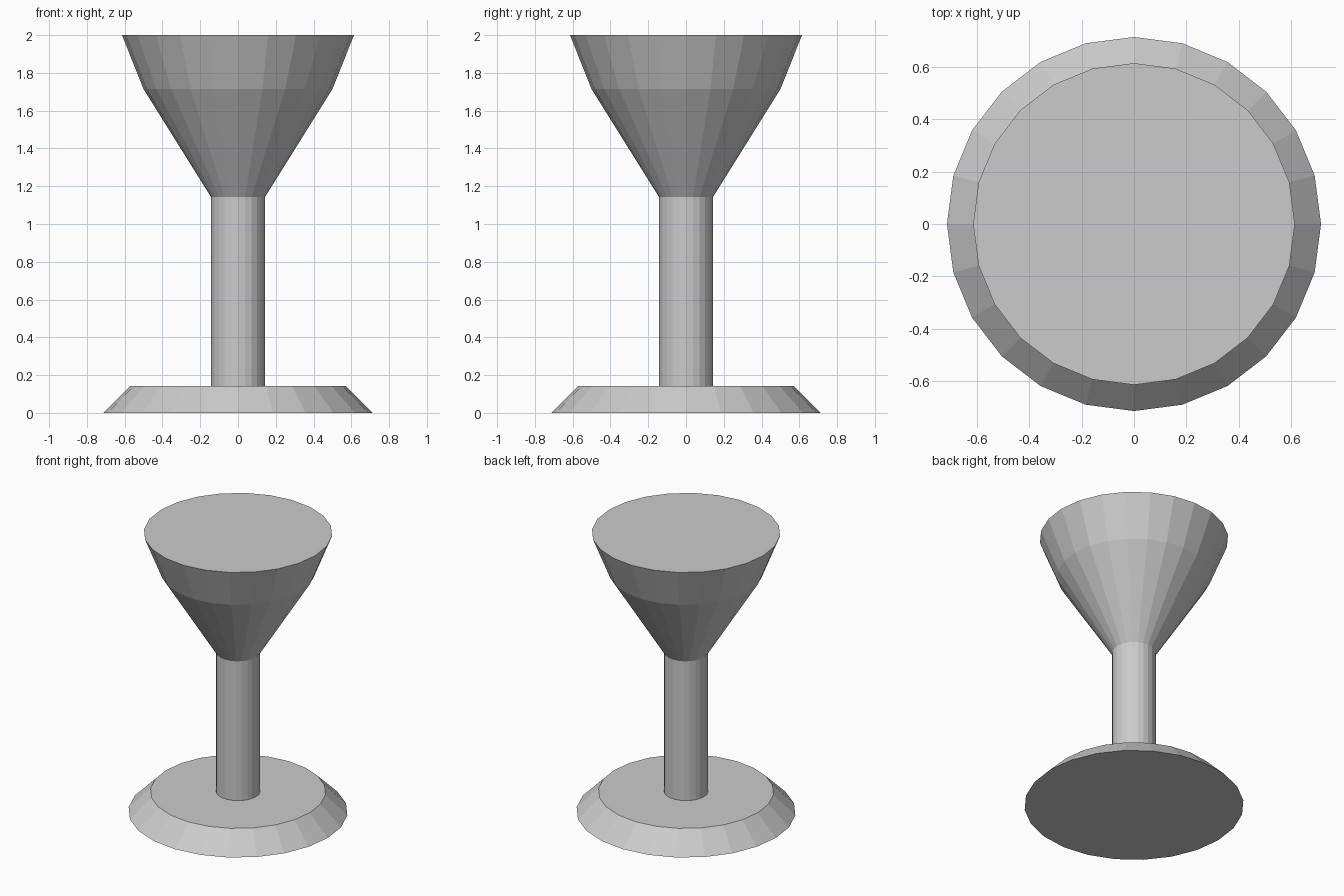
import bpy, bmesh, math

if "Cube" in bpy.data.objects:
    bpy.data.objects.remove(bpy.data.objects["Cube"])

SIDES = 24

grey = bpy.data.materials.new("light grey")
grey.diffuse_color = (0.6, 0.6, 0.6, 1)
grey.use_nodes = True
grey.node_tree.nodes["Principled BSDF"].inputs["Base Color"].default_value = grey.diffuse_color


def turned(name, profile):
    """Closed faceted solid of revolution from (radius, z) points."""
    bm = bmesh.new()
    rings = [[bm.verts.new((r * math.cos(2 * math.pi * i / SIDES),
                            r * math.sin(2 * math.pi * i / SIDES), z))
              for i in range(SIDES)] for r, z in profile]
    for low, high in zip(rings, rings[1:]):
        for i in range(SIDES):
            j = (i + 1) % SIDES
            bm.faces.new((low[i], low[j], high[j], high[i]))
    bm.faces.new(rings[0][::-1])
    bm.faces.new(rings[-1])
    mesh = bpy.data.meshes.new(name)
    bm.to_mesh(mesh)
    bm.free()
    mesh.materials.append(grey)
    obj = bpy.data.objects.new(name, mesh)
    bpy.context.collection.objects.link(obj)
    return obj


# One turned body: bevelled foot, straight stem, flared closed bowl
turned("goblet", [
    (0.714, 0), (0.571, 0.143),      # foot
    (0.143, 0.143), (0.143, 1.143),  # stem
    (0.5, 1.714), (0.614, 2.0),      # bowl
])
